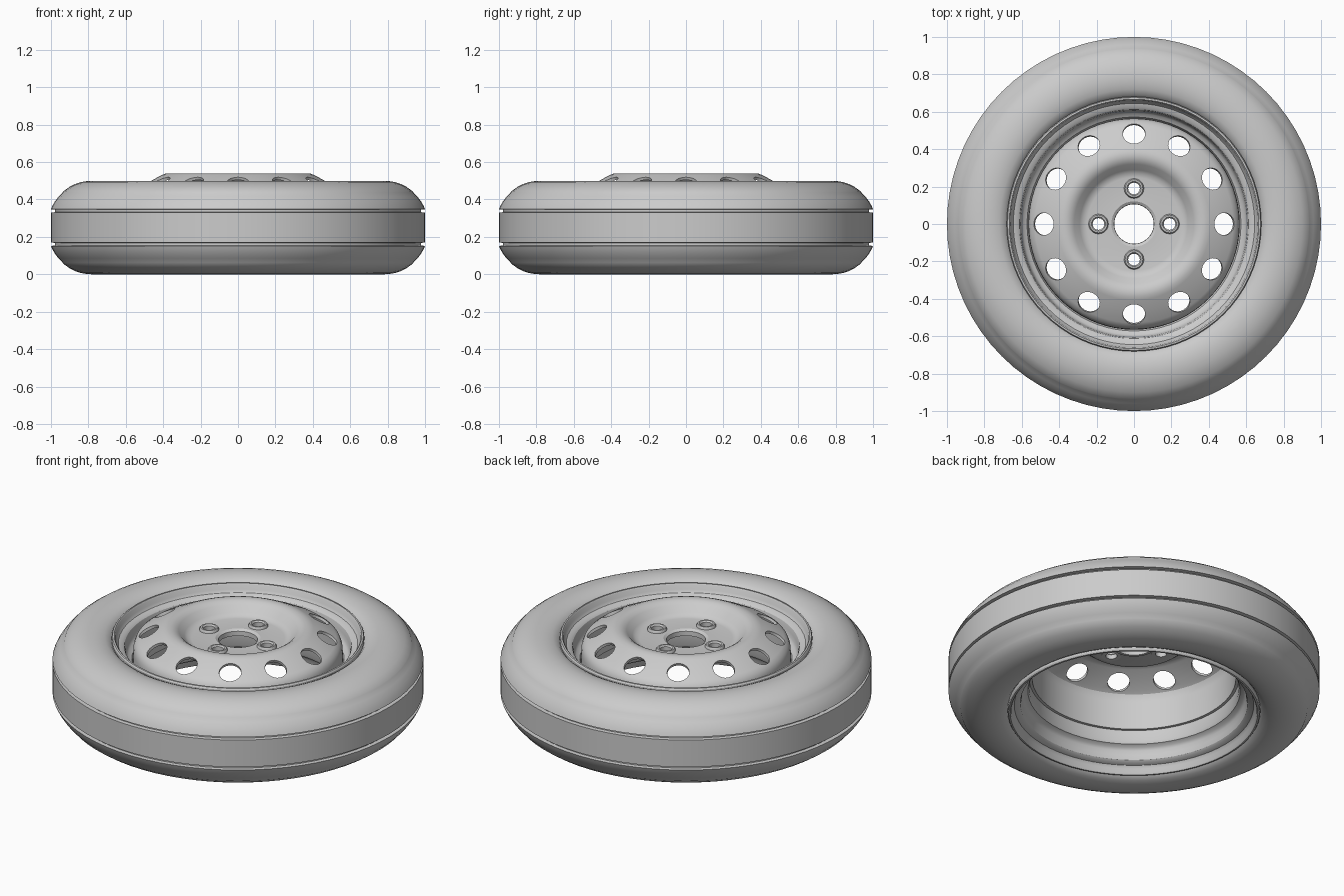
import bpy, bmesh, math
from mathutils import Matrix

cube = bpy.data.objects.get("Cube")
if cube:
    bpy.data.objects.remove(cube, do_unlink=True)

MID = 0.25  # height of the wheel's middle plane

grey = bpy.data.materials.new("light_grey")
grey.use_nodes = True
grey.diffuse_color = (0.6, 0.6, 0.6, 1)
grey.node_tree.nodes["Principled BSDF"].inputs["Base Color"].default_value = (0.6, 0.6, 0.6, 1)


def activate(obj):
    bpy.ops.object.select_all(action='DESELECT')
    obj.select_set(True)
    bpy.context.view_layer.objects.active = obj


def smooth(obj, angle=32):
    activate(obj)
    bpy.ops.object.shade_smooth_by_angle(angle=math.radians(angle))


def lathe(name, profile, steps, closed=True, location=(0, 0, 0)):
    """Turn a (radius, height) profile around the z axis."""
    bm = bmesh.new()
    rings = []
    for i in range(steps):
        a = 2 * math.pi * i / steps
        rings.append([bm.verts.new((r * math.cos(a), r * math.sin(a), z)) for r, z in profile])
    n = len(profile)
    for i in range(steps):
        a, b = rings[i], rings[(i + 1) % steps]
        for j in range(n if closed else n - 1):
            k = (j + 1) % n
            bm.faces.new((a[j], b[j], b[k], a[k]))
    bmesh.ops.recalc_face_normals(bm, faces=bm.faces)
    mesh = bpy.data.meshes.new(name)
    bm.to_mesh(mesh)
    bm.free()
    mesh.materials.append(grey)
    obj = bpy.data.objects.new(name, mesh)
    obj.location = location
    bpy.context.collection.objects.link(obj)
    return obj


def mirrored(half):
    """Complete an upper half profile with its reflection below MID."""
    return half + [(r, 2 * MID - z) for r, z in reversed(half)]


# Tyre: bead, sidewall, moulding line, shoulder and tread groove
tyre = lathe("tyre", mirrored([
    (0.665, 0.44), (0.68, 0.46), (0.695, 0.478), (0.72, 0.49), (0.75, 0.497),
    (0.78, 0.5), (0.81, 0.498), (0.84, 0.493), (0.87, 0.483), (0.90, 0.468),
    (0.935, 0.443), (0.938, 0.437), (0.96, 0.415), (0.98, 0.388), (0.993, 0.365),
    (1.0, 0.348), (0.978, 0.346), (0.978, 0.332), (1.0, 0.33)]), 72)
smooth(tyre)

# Rim barrel: rolled lip, bead seat and drop well
rim = lathe("rim_barrel", mirrored([
    (0.68, 0.44), (0.681, 0.478), (0.676, 0.486), (0.667, 0.487), (0.661, 0.48),
    (0.657, 0.455), (0.645, 0.44), (0.622, 0.434), (0.612, 0.425), (0.605, 0.40),
    (0.602, 0.375), (0.592, 0.36), (0.572, 0.35), (0.565, 0.335)]), 72)
smooth(rim)

# Pressed disc: hub collar, bowl, crest, sloping shoulder and skirt
disc = lathe("wheel_disc", [
    (0.113, 0.435), (0.113, 0.458), (0.123, 0.464), (0.25, 0.462), (0.275, 0.467),
    (0.295, 0.482), (0.325, 0.515), (0.345, 0.528), (0.365, 0.532), (0.385, 0.531),
    (0.405, 0.523), (0.46, 0.495), (0.525, 0.46), (0.545, 0.445), (0.555, 0.42),
    (0.557, 0.395), (0.557, 0.23)], 72, closed=False)
shell = disc.modifiers.new("thickness", 'SOLIDIFY')
shell.thickness = 0.016
shell.offset = 0

# One cutter holding the vent holes and the bolt holes
bm = bmesh.new()


def add_hole(angle, radius, height, size, tilt):
    place = (Matrix.Rotation(angle, 4, 'Z') @ Matrix.Translation((radius, 0, height))
             @ Matrix.Rotation(tilt, 4, 'Y'))
    bmesh.ops.create_cone(bm, cap_ends=True, segments=24, radius1=size, radius2=size,
                          depth=0.12, matrix=place)


for i in range(12):
    add_hole(i * math.pi / 6, 0.48, 0.485, 0.06, math.radians(24))
for i in range(4):
    add_hole(i * math.pi / 2, 0.19, 0.462, 0.034, 0)
cut_mesh = bpy.data.meshes.new("hole_cutter")
bm.to_mesh(cut_mesh)
bm.free()
cutter = bpy.data.objects.new("hole_cutter", cut_mesh)
cutter.hide_render = True
bpy.context.collection.objects.link(cutter)

holes = disc.modifiers.new("holes", 'BOOLEAN')
holes.operation = 'DIFFERENCE'
holes.solver = 'EXACT'
holes.object = cutter
activate(disc)
for name in ("thickness", "holes"):
    bpy.ops.object.modifier_apply(modifier=name)
bpy.data.objects.remove(cutter, do_unlink=True)
smooth(disc)

# Raised seats around the four bolt holes
for i in range(4):
    a = i * math.pi / 2
    seat = lathe("bolt_seat_%d" % (i + 1), [
        (0.031, -0.01), (0.053, -0.01), (0.053, 0.014), (0.047, 0.024),
        (0.038, 0.024), (0.031, 0.016)], 24,
        location=(0.19 * math.cos(a), 0.19 * math.sin(a), 0.462))
    smooth(seat)
